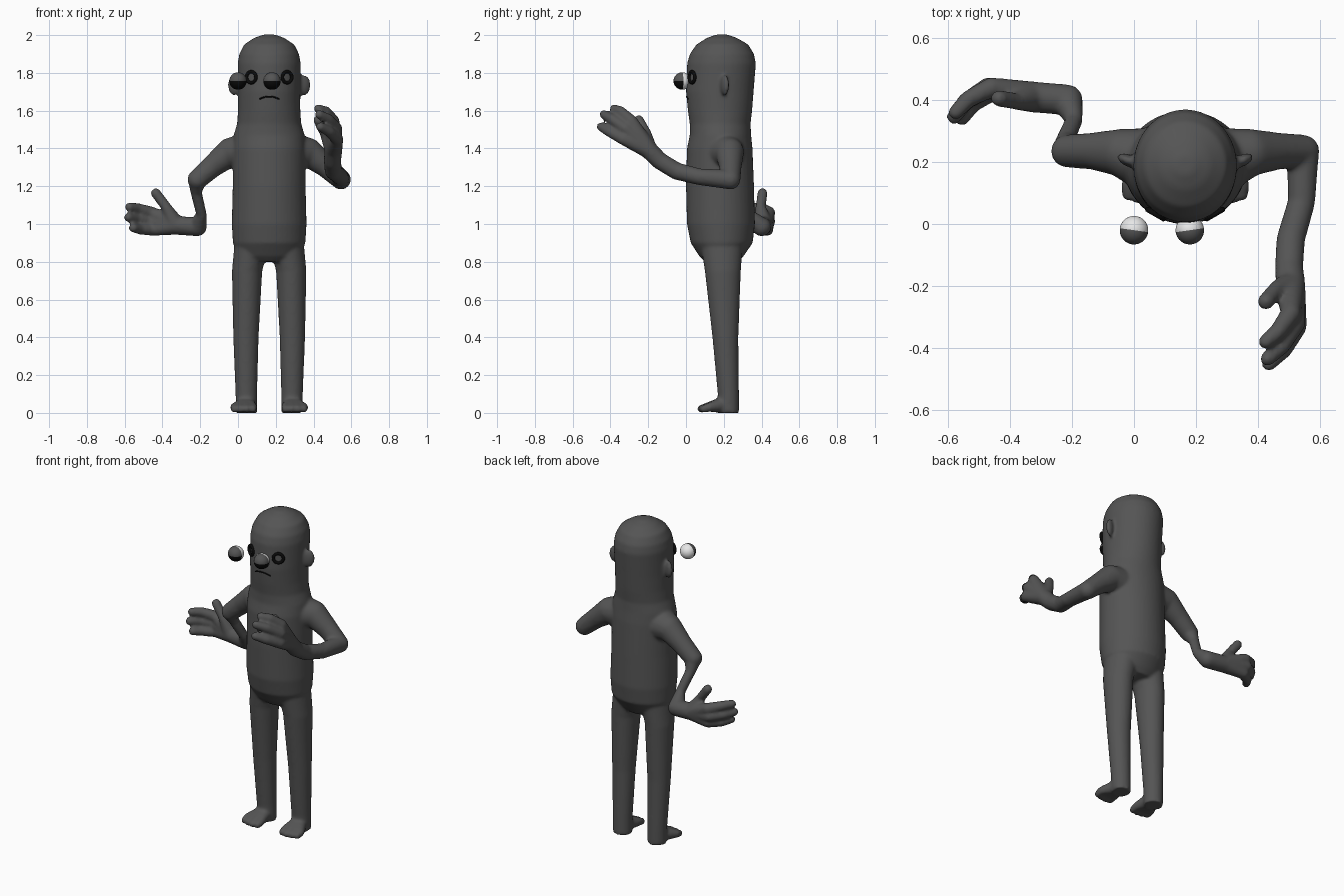
import bpy, bmesh
from math import sin, cos, pi, sqrt, radians
from mathutils import Matrix, Vector

cube = bpy.data.objects.get("Cube")
if cube:
    bpy.data.objects.remove(cube, do_unlink=True)

MID = 0.165  # x of the figure's own middle plane


def material(name, value):
    m = bpy.data.materials.new(name)
    m.use_nodes = True
    colour = (value, value, value, 1)
    m.diffuse_color = colour
    bsdf = m.node_tree.nodes["Principled BSDF"]
    bsdf.inputs["Base Color"].default_value = colour
    bsdf.inputs["Roughness"].default_value = 0.7
    return m


grey = material("dark grey skin", 0.09)
black = material("black", 0.003)
white = material("eye white", 0.8)


def finish(bm, name, *mats):
    bmesh.ops.recalc_face_normals(bm, faces=bm.faces)
    mesh = bpy.data.meshes.new(name)
    bm.to_mesh(mesh)
    bm.free()
    for m in mats:
        mesh.materials.append(m)
    mesh.polygons.foreach_set("use_smooth", [True] * len(mesh.polygons))
    ob = bpy.data.objects.new(name, mesh)
    bpy.context.collection.objects.link(ob)
    return ob


def loft(bm, rings, n=40):
    """Closed stack of ellipses: (z, centre x, half width, front y, back y)."""
    prev = None
    for i, (z, cx, rx, y0, y1) in enumerate(rings):
        cy, ry = (y0 + y1) / 2, (y1 - y0) / 2
        ring = [bm.verts.new((cx + rx * cos(2 * pi * k / n), cy + ry * sin(2 * pi * k / n), z))
                for k in range(n)]
        if prev:
            for k in range(n):
                bm.faces.new((prev[k], prev[(k + 1) % n], ring[(k + 1) % n], ring[k]))
        if i in (0, len(rings) - 1):
            bm.faces.new(ring)
        prev = ring


# Unit sphere points shared by all the capsules
ball = bmesh.new()
bmesh.ops.create_icosphere(ball, subdivisions=3, radius=1)
UNIT = [v.co.copy() for v in ball.verts]
ball.free()


def limb(bm, points):
    """Chain of tapered capsules through (x, y, z, radius)."""
    for pair in zip(points, points[1:]):
        shell = bmesh.new()
        for x, y, z, r in pair:
            for co in UNIT:
                shell.verts.new(co * r + Vector((x, y, z)))
        bmesh.ops.convex_hull(shell, input=shell.verts[:])
        loose = [v for v in shell.verts if not v.link_faces]
        bmesh.ops.delete(shell, geom=loose, context="VERTS")
        mesh = bpy.data.meshes.new("capsule")
        shell.to_mesh(mesh)
        shell.free()
        bm.from_mesh(mesh)
        bpy.data.meshes.remove(mesh)


def mirror(points):
    return [(2 * MID - p[0], *p[1:]) for p in points]


body = bmesh.new()

# Torso and head in one column
column = [(0.80, .12, .10, .28), (0.83, .165, .07, .305), (0.9, .192, .025, .353),
          (1.0, .198, .005, .365), (1.2, .193, 0, .36), (1.4, .194, .005, .352),
          (1.47, .188, .02, .345), (1.53, .17, .02, .342), (1.6, .165, .01, .35),
          (1.7, .165, 0, .358), (1.85, .167, .006, .37), (1.9, .158, .02, .36),
          (1.95, .133, .055, .33), (1.985, .08, .11, .27), (2.003, .03, .16, .22)]
loft(body, [(z, MID, rx, y0, y1) for z, rx, y0, y1 in column])

# Legs
leg = [(0.88, .07, .09, .08, .3), (0.75, .048, .08, .1, .29), (0.4, .042, .067, .14, .277),
       (0.1, .044, .057, .168, .28), (0.0, .045, .056, .17, .28)]
loft(body, leg)
loft(body, [(z, 2 * MID - cx, rx, y0, y1) for z, cx, rx, y0, y1 in leg])

# Feet, each with four toes
for toe_x, toe_y in ((-.018, .095), (.014, .085), (.046, .08), (.078, .085)):
    toe = [(.045, .21, .045, .045), (toe_x, toe_y + .03, .03, .024), (toe_x, toe_y, .021, .021)]
    limb(body, toe)
    limb(body, mirror(toe))

# Shoulders and upper arms
upper = [(.07, .2, 1.38, .11), (-.04, .23, 1.38, .077), (-.13, .235, 1.31, .06),
         (-.215, .235, 1.235, .053)]
limb(body, upper)
limb(body, mirror(upper))

# Left forearm, reaching forward
left_wrist = (.505, -.2, 1.395, .048)
limb(body, [(.545, .235, 1.235, .052), (.54, .07, 1.25, .044), (.505, -.05, 1.28, .046),
            (.5, -.14, 1.335, .046), left_wrist])

# Right forearm, twisted thin below the elbow
right_wrist = (-.33, .41, .993, .05)
limb(body, [(-.215, .235, 1.235, .05), (-.222, .27, 1.17, .03), (-.193, .335, 1.05, .028),
            (-.215, .4, .985, .05), right_wrist])


def hand(wrist, thumb, fingers):
    for knuckle, tip in fingers:
        middle = (Vector(knuckle) + Vector(tip)) / 2 + (Vector(knuckle) - Vector(wrist[:3])) * .12
        limb(body, [wrist, (*knuckle, .033), (*middle, .028), (*tip, .024)])
    limb(body, [wrist] + [(*p, .027) for p in thumb])


hand(left_wrist, [(.46, -.21, 1.48), (.425, -.25, 1.55)],
     [((.525, -.33, 1.45), (.435, -.45, 1.515)),
      ((.52, -.32, 1.505), (.43, -.435, 1.58)),
      ((.505, -.29, 1.545), (.425, -.38, 1.61))])
hand(right_wrist, [(-.38, .395, 1.09), (-.435, .405, 1.163)],
     [((-.46, .44, 1.06), (-.575, .36, 1.09)),
      ((-.47, .44, 1.015), (-.58, .345, 1.035)),
      ((-.455, .43, .97), (-.555, .34, .98))])

# Ears
for s in (-1, 1):
    bmesh.ops.create_uvsphere(
        body, u_segments=20, v_segments=12, radius=1,
        matrix=Matrix.Translation((MID + s * .185, .205, 1.735))
        @ Matrix.Rotation(s * radians(25), 4, "Z") @ Matrix.Diagonal((.037, .019, .055, 1)))

# Fuse everything into one soft skin
skin = finish(body, "body", grey)
fuse = skin.modifiers.new("fuse", "REMESH")
fuse.mode = "VOXEL"
fuse.voxel_size = 0.009
fuse.use_smooth_shade = True
soften = skin.modifiers.new("soften", "SMOOTH")
soften.factor = 0.5
soften.iterations = 6


def face_y(dx):
    return .183 - .18 * sqrt(1 - (dx / MID) ** 2)


# Mouth: a thin downturned line
mouth = bmesh.new()
limb(mouth, [(MID + t * .0125, face_y(t * .0125), 1.675 - .0008 * t * t, .004)
             for t in range(-4, 5)])
finish(mouth, "mouth", black)

# Eye sockets: black rings on the face
for side, s in (("right", -1), ("left", 1)):
    bpy.ops.mesh.primitive_torus_add(major_radius=.029, minor_radius=.009,
                                     major_segments=32, minor_segments=10,
                                     location=(MID + s * .095, face_y(.095) - .004, 1.777),
                                     rotation=(pi / 2, 0, s * radians(30)))
    ring = bpy.context.object
    ring.name = side + "_eye_socket"
    ring.data.materials.append(black)
    bpy.ops.object.shade_smooth()

# Floating eyeballs: white back, grey lid above, black below
for side, x, turn in (("right", 0, -8), ("left", .18, 8)):
    globe = bmesh.new()
    bmesh.ops.create_uvsphere(globe, u_segments=32, v_segments=16, radius=.046)
    for f in globe.faces:
        c = f.calc_center_median()
        f.material_index = 0 if c.y > 0 else 1 if c.z > 0 else 2
    eye = finish(globe, side + "_eyeball", white, grey, black)
    eye.location = (x, -.02, 1.757)
    eye.rotation_euler = (0, 0, radians(turn))
